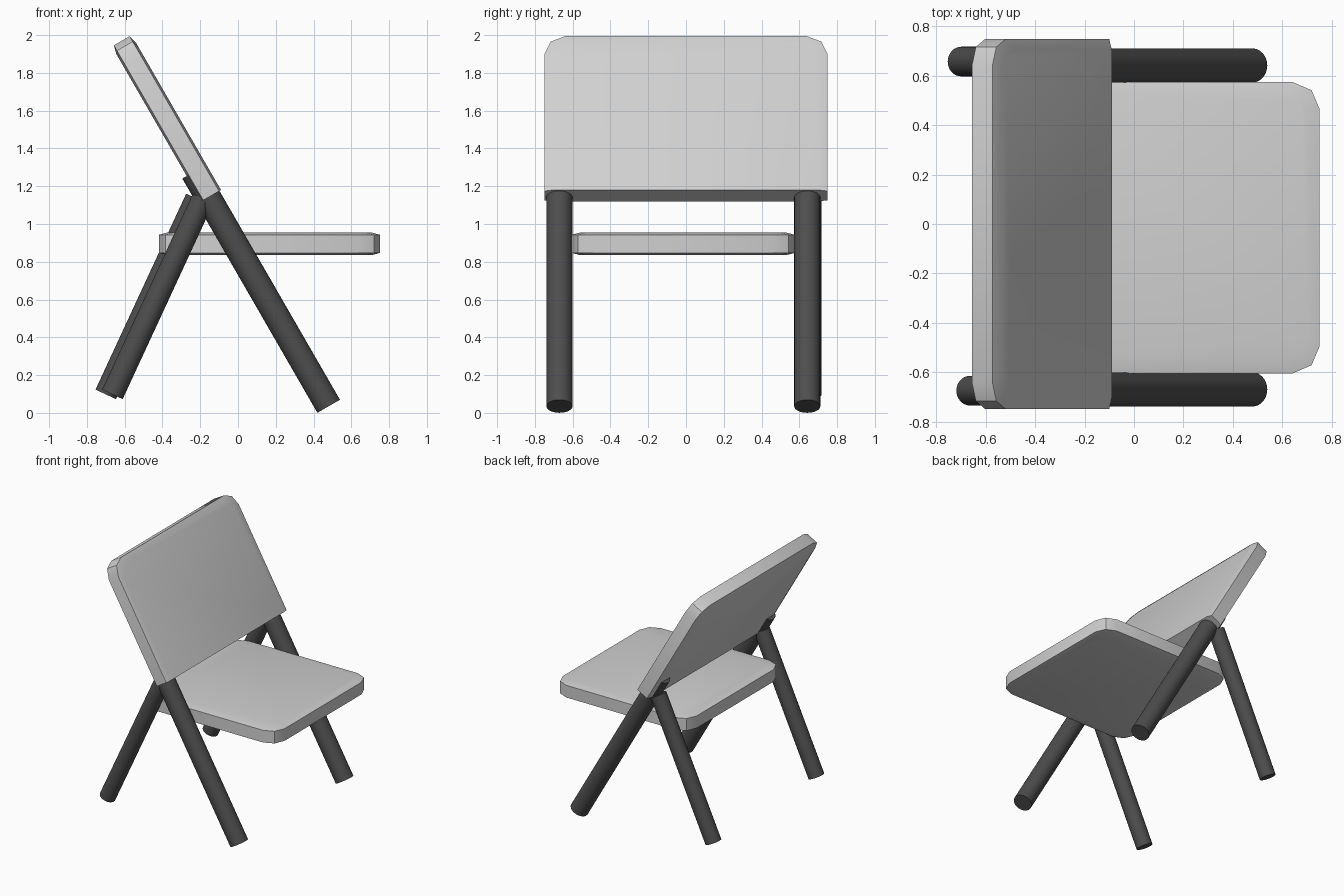
import bpy, bmesh, math
from mathutils import Vector, Matrix

cube = bpy.data.objects.get("Cube")
if cube:
    bpy.data.objects.remove(cube, do_unlink=True)


def make_material(name, value):
    mat = bpy.data.materials.new(name)
    mat.use_nodes = True
    colour = (value, value, value, 1)
    mat.diffuse_color = colour
    mat.node_tree.nodes["Principled BSDF"].inputs["Base Color"].default_value = colour
    return mat


light_grey = make_material("light grey", 0.63)
dark_grey = make_material("dark grey", 0.075)


def finish(name, bm, mat, matrix=None):
    bmesh.ops.recalc_face_normals(bm, faces=bm.faces)
    mesh = bpy.data.meshes.new(name)
    bm.to_mesh(mesh)
    bm.free()
    mesh.materials.append(mat)
    obj = bpy.data.objects.new(name, mesh)
    bpy.context.collection.objects.link(obj)
    if matrix:
        obj.matrix_world = matrix
    bpy.ops.object.select_all(action="DESELECT")
    obj.select_set(True)
    bpy.context.view_layer.objects.active = obj
    bpy.ops.object.shade_smooth_by_angle(angle=math.radians(30))
    return obj


def corner(u, v, su, sv):
    """Three points of a clipped corner, from the u side round to the v side."""
    return [(su * (u - a), sv * (v - b)) for a, b in ((0, 0.11), (0.033, 0.033), (0.11, 0))]


def cushion(name, outline, half_u, half_v, matrix, thick=0.12, rim=0.045, drop=0.012):
    """Slab with a gently sloped rim on both faces."""
    bm = bmesh.new()
    inset = ((half_u - rim) / half_u, (half_v - rim) / half_v)
    layers = []
    for z, scale in ((-thick / 2, inset), (drop - thick / 2, (1, 1)),
                     (thick / 2 - drop, (1, 1)), (thick / 2, inset)):
        layers.append([bm.verts.new((u * scale[0], v * scale[1], z)) for u, v in outline])
    n = len(outline)
    for low, high in zip(layers, layers[1:]):
        for i in range(n):
            j = (i + 1) % n
            bm.faces.new((low[i], low[j], high[j], high[i]))
    bm.faces.new(layers[0])
    bm.faces.new(layers[-1])
    return finish(name, bm, light_grey, matrix)


def leg(name, bottom, top, radius):
    bottom, top = Vector(bottom), Vector(top)
    axis = top - bottom
    turn = axis.to_track_quat("Z", "Y").to_matrix().to_4x4()
    bm = bmesh.new()
    bmesh.ops.create_cone(bm, cap_ends=True, segments=32, radius1=radius, radius2=radius,
                          depth=axis.length,
                          matrix=Matrix.Translation((bottom + top) / 2) @ turn)
    return finish(name, bm, dark_grey)


# Seat: all four corners clipped
su, sv = 0.585, 0.59
seat_outline = (corner(su, sv, 1, 1) + corner(su, sv, -1, 1)[::-1]
                + corner(su, sv, -1, -1) + corner(su, sv, 1, -1)[::-1])
cushion("seat", seat_outline, su, sv, Matrix.Translation((0.167, -0.015, 0.895)))

# Backrest: square bottom, clipped top corners, leaning back
length, half_width = 0.947, 0.75
back_outline = ([(0, -half_width)] + corner(length, half_width, 1, -1)[::-1]
                + corner(length, half_width, 1, 1) + [(0, half_width)])
lean = Matrix.Rotation(math.radians(-120), 4, "Y")
cushion("backrest", back_outline, length, half_width,
        Matrix.Translation((-0.142, 0, 1.15)) @ lean)

# Thick legs under the open edge of the seat
for i, y in enumerate((-0.67, 0.642), 1):
    leg(f"seat_front_leg_{i}", (0.48, y, 0.035), (-0.235, y, 1.275), 0.069)

# Thinner legs under the backrest
for i, (x, y) in enumerate(((0, -0.675), (-0.035, 0.658)), 1):
    leg(f"seat_rear_leg_{i}", (-0.665 + x, y, 0.098), (-0.185 + x, y, 1.135), 0.06)
